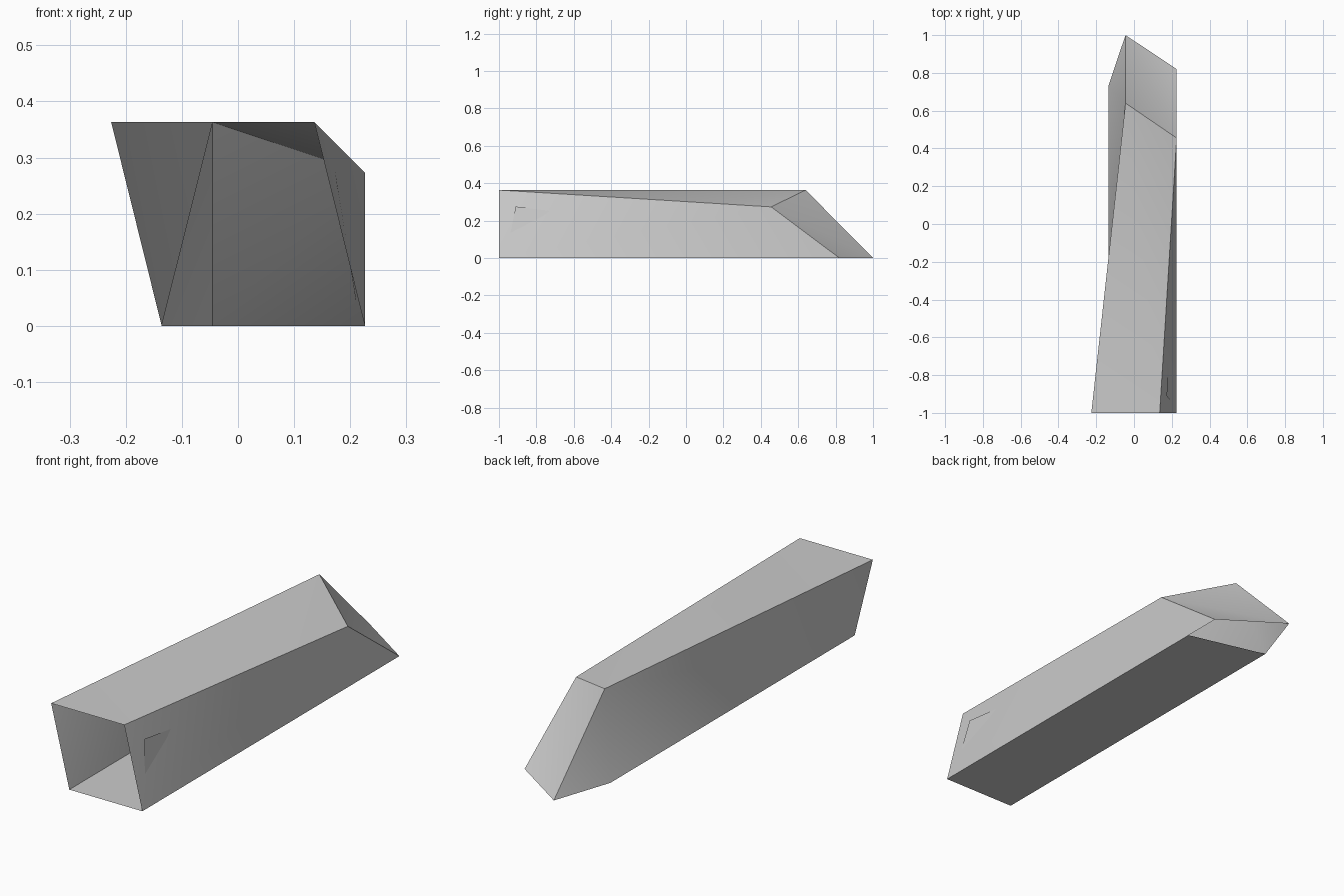
import bpy
import math

if "Cube" in bpy.data.objects:
    bpy.data.objects.remove(bpy.data.objects["Cube"], do_unlink=True)

# Single plain grey
grey = bpy.data.materials.new("mid grey")
grey.use_nodes = True
colour = (0.6, 0.6, 0.6, 1)
grey.diffuse_color = colour
grey.node_tree.nodes["Principled BSDF"].inputs["Base Color"].default_value = colour


def make_part(name, points, faces):
    """Build a shell from named corner points, softening its shallow folds."""
    keys = list(points)
    mesh = bpy.data.meshes.new(name)
    mesh.from_pydata(list(points.values()), [],
                     [[keys.index(k) for k in face.split()] for face in faces])
    mesh.materials.append(grey)
    part = bpy.data.objects.new(name, mesh)
    bpy.context.collection.objects.link(part)
    bpy.ops.object.select_all(action="DESELECT")
    part.select_set(True)
    bpy.context.view_layer.objects.active = part
    bpy.ops.object.shade_smooth_by_angle(angle=math.radians(30))
    return part


# Leaning hollow beam, open at the front, with a sloping pointed back
height = 0.363
corners = {
    "front_top_l": (-0.226, -1, height),
    "front_top_r": (0.136, -1, height),
    "front_low_r": (0.226, -1, 0),
    "front_low_l": (-0.136, -1, 0),
    "back_top_l": (-0.045, 0.64, height),
    "back_top_r": (0.226, 0.455, 0.273),
    "back_low_r": (0.226, 0.82, 0),
    "tip": (-0.045, 1, 0),
    "back_low_l": (-0.136, 0.73, 0),
    "floor_end_r": (0.226, 0.64, 0),
}
make_part("beam_shell", corners, [
    # top
    "front_top_l front_top_r back_top_l",
    "front_top_r back_top_r back_top_l",
    # +x side
    "front_top_r front_low_r back_top_r",
    "front_low_r floor_end_r back_low_r back_top_r",
    # -x side
    "front_low_l front_top_l back_top_l",
    "front_low_l back_top_l back_low_l",
    # sloping back
    "tip back_top_l back_top_r",
    "tip back_top_r back_low_r",
    "back_low_l back_top_l tip",
    # underside, stopping short of the tip
    "front_low_l back_low_l floor_end_r front_low_r",
])

# Thin panel that emerges from the +x side near the front
make_part("side_panel", {
    "top_front": (0.173, -0.91, 0.275),
    "low_front": (0.21, -0.957, 0.045),
    "low_back": (0.21, -0.25, 0.05),
    "top_back": (0.185, -0.25, 0.19),
}, ["top_front low_front low_back top_back"])
